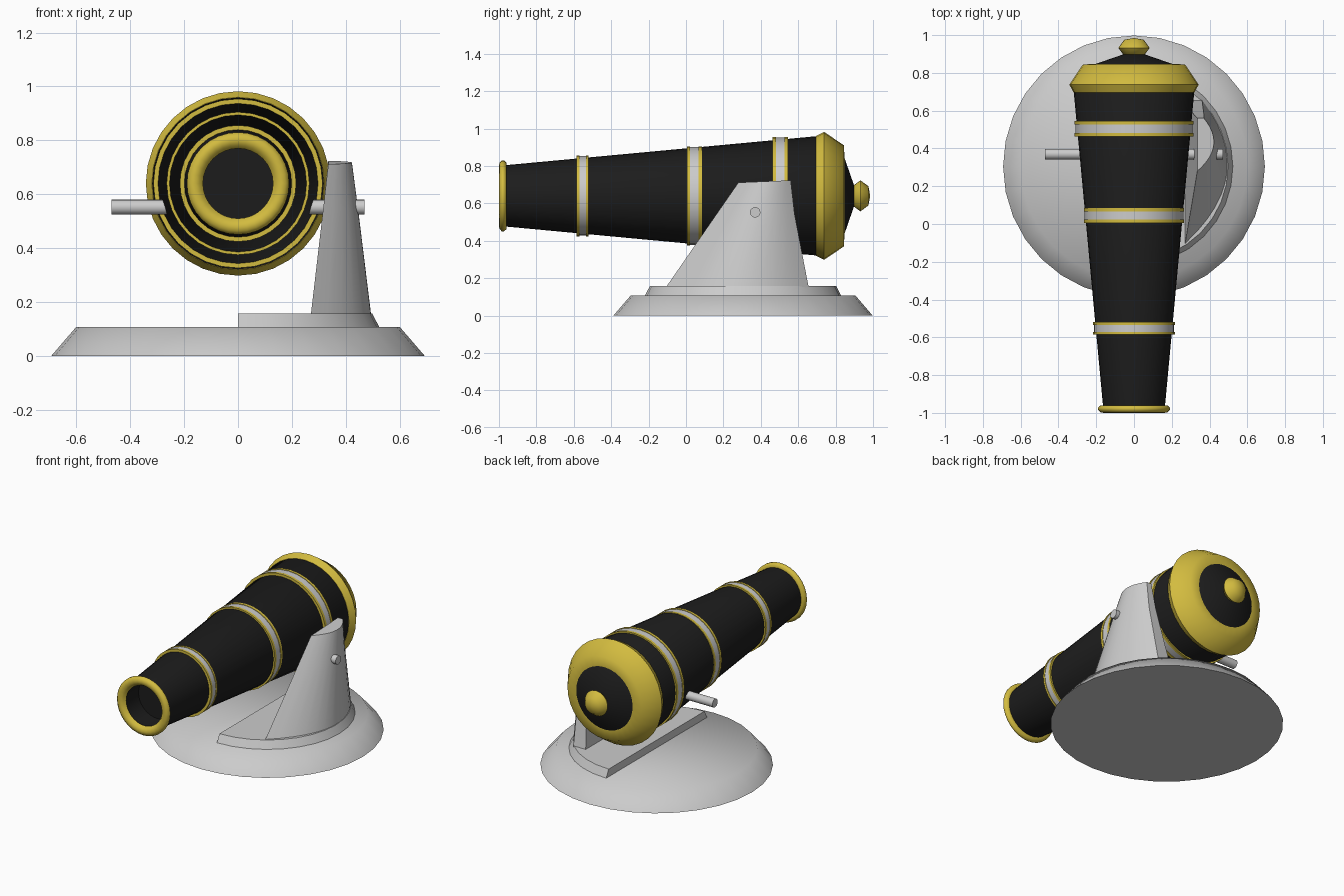
import bpy, bmesh, math
from mathutils import Matrix

if "Cube" in bpy.data.objects:
    bpy.data.objects.remove(bpy.data.objects["Cube"])

AXIS_Z = 0.64     # height of the barrel axis
BASE_Y = 0.305    # centre of the round base


def material(name, rgb):
    m = bpy.data.materials.new(name)
    m.diffuse_color = (*rgb, 1)
    m.use_nodes = True
    m.node_tree.nodes["Principled BSDF"].inputs["Base Color"].default_value = m.diffuse_color
    return m


BLACK = material("black_iron", (0.012, 0.012, 0.012))
GOLD = material("gold_trim", (0.65, 0.5, 0.05))


def finish(name, bm, mat=None, angle=60):
    bmesh.ops.remove_doubles(bm, verts=bm.verts, dist=1e-5)
    bmesh.ops.recalc_face_normals(bm, faces=bm.faces)
    me = bpy.data.meshes.new(name)
    bm.to_mesh(me)
    bm.free()
    ob = bpy.data.objects.new(name, me)
    bpy.context.collection.objects.link(ob)
    if mat:
        me.materials.append(mat)
    bpy.ops.object.select_all(action='DESELECT')
    ob.select_set(True)
    bpy.context.view_layer.objects.active = ob
    bpy.ops.object.shade_smooth_by_angle(angle=math.radians(angle))
    return ob


def lathe(name, profile, mat=None, closed=False, segs=32):
    """Revolve (radius, y) points around the barrel axis."""
    bm = bmesh.new()
    vs = [bm.verts.new((r, y, AXIS_Z)) for r, y in profile]
    pairs = list(zip(vs, vs[1:])) + ([(vs[-1], vs[0])] if closed else [])
    es = [bm.edges.new(p) for p in pairs]
    bmesh.ops.spin(bm, geom=vs + es, cent=(0, 0, AXIS_Z), axis=(0, 1, 0),
                   angle=math.tau, steps=segs, use_duplicate=False)
    return finish(name, bm, mat)


def loft(name, sections, angle=40):
    """Skin closed loops of equal point count and cap both ends."""
    bm = bmesh.new()
    loops = [[bm.verts.new(p) for p in s] for s in sections]
    n = len(loops[0])
    for a, b in zip(loops, loops[1:]):
        for i in range(n):
            j = (i + 1) % n
            bm.faces.new((a[i], a[j], b[j], b[i]))
    bm.faces.new(loops[0][::-1])
    bm.faces.new(loops[-1])
    return finish(name, bm, None, angle)


def arc(radius, z, start, end, n):
    return [(radius * math.cos(start + (end - start) * i / n),
             BASE_Y + radius * math.sin(start + (end - start) * i / n), z)
            for i in range(n + 1)]


# Barrel with bore and conical breech end
lathe("barrel", [(0, -0.84), (0.135, -0.84), (0.135, -0.975), (0.163, -0.975),
                 (0.32, 0.71), (0.27, 0.80), (0.21, 0.845), (0.06, 0.897),
                 (0, 0.897)], BLACK)

# Rounded muzzle ring
lathe("muzzle_ring", [(0.13, -0.975), (0.142, -0.992), (0.16, -1.0),
                      (0.176, -0.997), (0.19, -0.985), (0.19, -0.973),
                      (0.178, -0.96), (0.15, -0.96)], GOLD, closed=True)

# Reinforcing bands: gold rims with a grey inlay
for i, (y0, y1, r) in enumerate([(-0.585, -0.52, 0.216),
                                 (0.005, 0.085, 0.265),
                                 (0.463, 0.545, 0.314)], 1):
    w = (y1 - y0) * 0.22
    inner = r - 0.03
    for side, a, b in (("front", y0, y0 + w), ("rear", y1 - w, y1)):
        lathe(f"band_{i}_{side}_rim",
              [(inner, a), (r, a), (r, b), (inner, b)], GOLD, closed=True)
    lathe(f"band_{i}_inlay", [(r - 0.003, y0 + w), (r - 0.003, y1 - w)])

# Breech ring and rear knob
lathe("breech_ring", [(0.30, 0.695), (0.32, 0.695), (0.342, 0.738),
                      (0.27, 0.845), (0.205, 0.847)], GOLD)
lathe("breech_knob", [(0, 0.885), (0.05, 0.888), (0.083, 0.932),
                      (0.052, 0.975), (0, 0.985)], GOLD, segs=20)

# Cross pin carrying the barrel
bm = bmesh.new()
bmesh.ops.create_cone(bm, cap_ends=True, segments=16, radius1=0.028,
                      radius2=0.028, depth=0.94,
                      matrix=Matrix.Translation((0, 0.37, 0.552))
                      @ Matrix.Rotation(math.pi / 2, 4, 'Y'))
finish("cross_pin", bm)

# Round sloped base
bm = bmesh.new()
bmesh.ops.create_cone(bm, cap_ends=True, segments=32, radius1=0.693,
                      radius2=0.60, depth=0.108,
                      matrix=Matrix.Translation((0, BASE_Y, 0.054)))
finish("base", bm)

# Half-round foot of the bracket
h = math.pi / 2
loft("bracket_foot", [arc(0.525, 0.105, -h, h, 16), arc(0.498, 0.158, -h, h, 16)])


# Tapering cheek: flat inside, curved outside
def cheek(z, x_in, x_out, x_back, y0, y1, tilt=0.0, n=12):
    pts = []
    for i in range(n + 1):
        t = i / n
        y = y0 + (y1 - y0) * t
        s = (t - 0.55) / (0.55 if t < 0.55 else 0.45)
        x_end = x_in if t < 0.55 else x_back
        x = x_end + (x_out - x_end) * (1 - s * s)
        pts.append((x, y, z + tilt * t))
    return pts + [(x_in, y1, z + tilt)]


loft("bracket_cheek", [cheek(0.15, 0.27, 0.495, 0.36, -0.108, 0.656),
                       cheek(0.545, 0.316, 0.446, 0.37, 0.165, 0.58),
                       cheek(0.711, 0.335, 0.423, 0.37, 0.28, 0.56, 0.012)])
